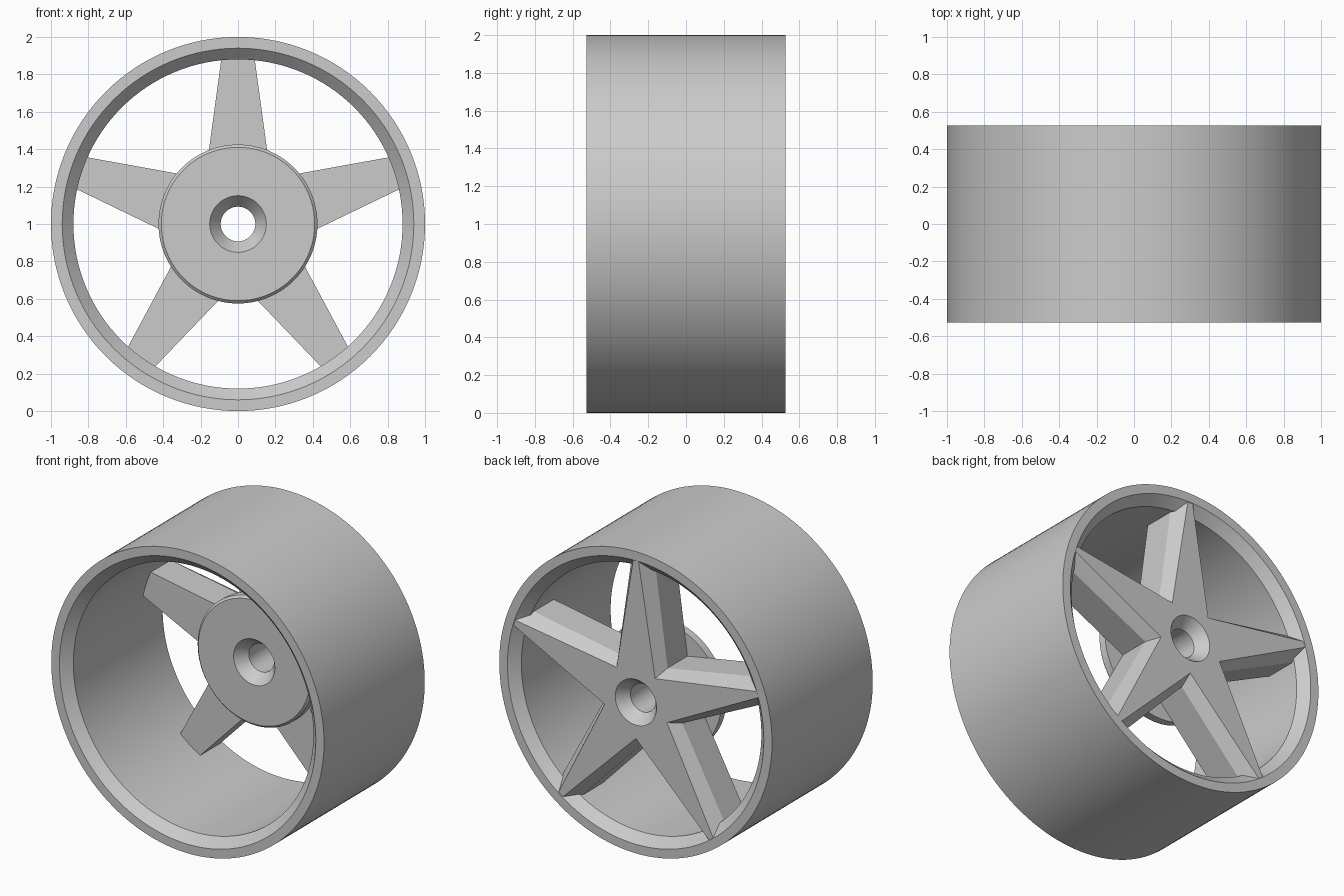
import bpy, bmesh
from math import sin, cos, pi, radians

if "Cube" in bpy.data.objects:
    bpy.data.objects.remove(bpy.data.objects["Cube"])

SEG = 128
CZ = 1.0  # axle height


def finish(bm, name):
    bmesh.ops.recalc_face_normals(bm, faces=bm.faces)
    me = bpy.data.meshes.new(name)
    bm.to_mesh(me)
    bm.free()
    ob = bpy.data.objects.new(name, me)
    bpy.context.collection.objects.link(ob)
    return ob


def lathe(name, profile):
    """Revolve a closed (radius, y) profile around the axle; radius 0 gives a pole."""
    bm = bmesh.new()
    rings = []
    for r, y in profile:
        if r == 0:
            rings.append([bm.verts.new((0, y, CZ))] * SEG)
        else:
            rings.append([bm.verts.new((r * sin(2 * pi * i / SEG), y, CZ + r * cos(2 * pi * i / SEG)))
                          for i in range(SEG)])
    for a, b in zip(rings, rings[1:] + rings[:1]):
        for i in range(SEG):
            j = (i + 1) % SEG
            vs = list(dict.fromkeys((a[i], a[j], b[j], b[i])))
            if len(vs) > 2:
                bm.faces.new(vs)
    return finish(bm, name)


def star_ring(bm, y, tip_r, tip_half, notch_r):
    """Five-pointed outline with blunt tips."""
    ring = []
    for k in range(5):
        a = k * 2 * pi / 5
        pts = [(-tip_half, tip_r), (tip_half, tip_r),
               (notch_r * sin(pi / 5), notch_r * cos(pi / 5))]
        for u, w in pts:
            ring.append(bm.verts.new((u * cos(a) + w * sin(a), y, CZ - u * sin(a) + w * cos(a))))
    return ring


def loft(name, levels):
    bm = bmesh.new()
    rings = [star_ring(bm, *lv) for lv in levels]
    n = len(rings[0])
    for a, b in zip(rings, rings[1:]):
        for i in range(n):
            j = (i + 1) % n
            bm.faces.new((a[i], a[j], b[j], b[i]))
    bm.faces.new(rings[0])
    bm.faces.new(rings[-1])
    return finish(bm, name)


# Rim barrel with chamfered lips
W = 0.5275
rim = lathe("rim", [(1, -W), (1, W), (0.94, W), (0.88, W - 0.06), (0.88, -W + 0.06), (0.94, -W)])

# Star spokes: straight walls, then chamfer to the narrow outer face
spokes = loft("star_spokes", [(0.235, 0.95, 0.08, 0.30),
                              (0.445, 0.95, 0.08, 0.30),
                              (0.525, 0.945, 0.018, 0.24)])

# Hub disc with bevelled front edge
hub = lathe("hub_disc", [(0, 0.17), (0.41, 0.17), (0.425, 0.185), (0.425, 0.237), (0, 0.237)])

# Countersunk axle hole through spokes and hub
cutter = lathe("axle_hole_cutter", [(0, 0.10), (0.206, 0.10), (0.0925, 0.245),
                                    (0.0925, 0.45), (0.206, 0.595), (0, 0.595)])
for ob in (spokes, hub):
    bpy.context.view_layer.objects.active = ob
    mod = ob.modifiers.new("axle_hole", 'BOOLEAN')
    mod.operation = 'DIFFERENCE'
    mod.solver = 'EXACT'
    mod.object = cutter
    bpy.ops.object.modifier_apply(modifier=mod.name)
bpy.data.objects.remove(cutter)

# Smooth round surfaces, keep edges sharp
for ob in (rim, spokes, hub):
    bpy.ops.object.select_all(action='DESELECT')
    ob.select_set(True)
    bpy.context.view_layer.objects.active = ob
    bpy.ops.object.shade_smooth_by_angle(angle=radians(25))
